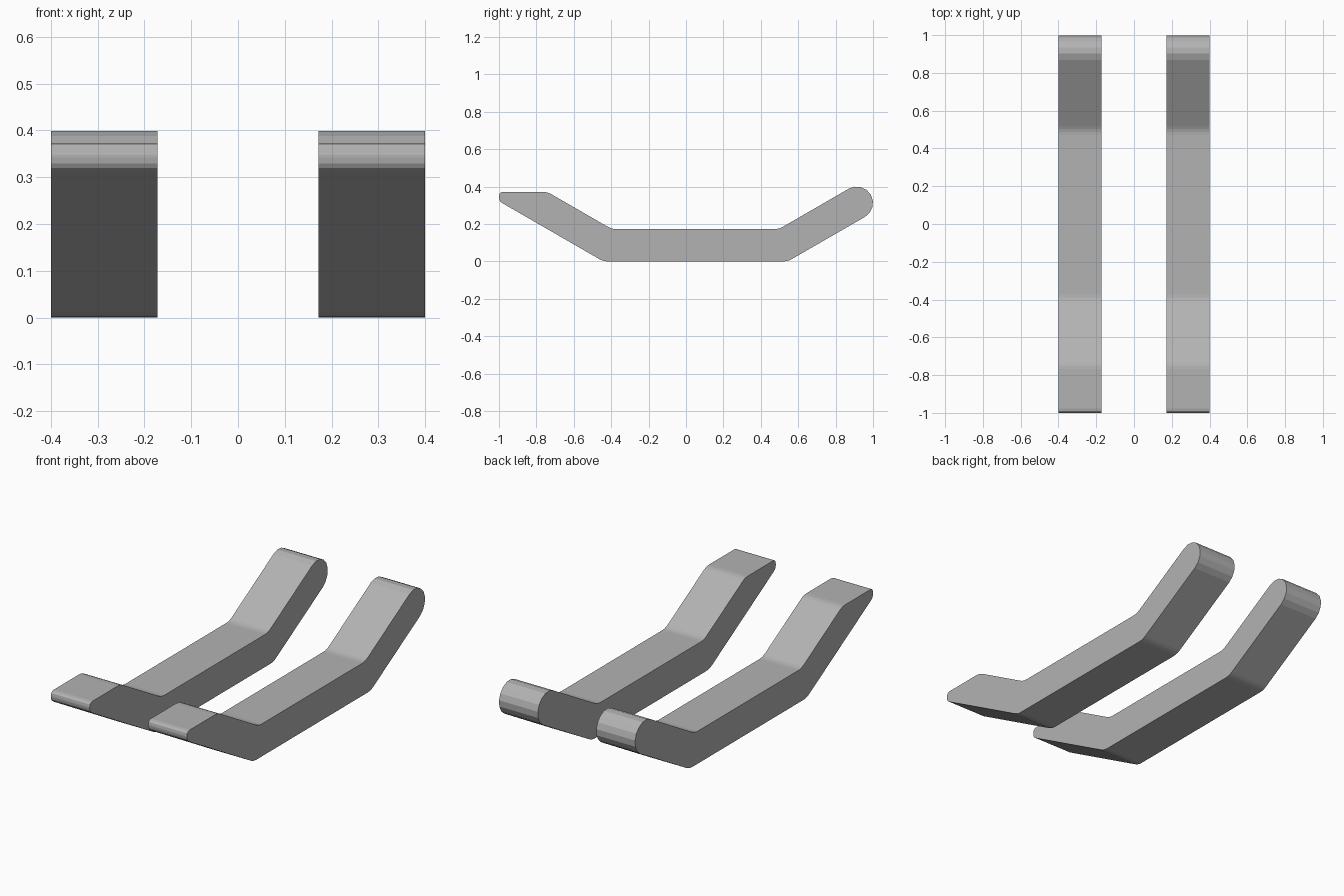
import bpy, bmesh, math
from mathutils import Vector

if "Cube" in bpy.data.objects:
    bpy.data.objects.remove(bpy.data.objects["Cube"])


def fillet(prev, corner, nxt, cut, steps=3):
    """Round a corner, starting the curve 'cut' away from it."""
    p, c, n = Vector(prev), Vector(corner), Vector(nxt)
    a = c + (p - c).normalized() * cut
    b = c + (n - c).normalized() * cut
    pts = []
    for i in range(steps + 1):
        t = i / steps
        pts.append(a * (1 - t) ** 2 + c * 2 * t * (1 - t) + b * t * t)
    return pts


# Side profile (y, z): corner positions with fillet size
cap_y, cap_z, cap_r = 0.913, 0.313, 0.087
corners = [
    ((-0.442, 0.0), 0.025),     # underside, front bend
    ((0.544, 0.0), 0.025),      # underside, rear bend
    ("cap", 0),                 # round rear end
    ((0.497, 0.173), 0.025),    # top, rear bend
    ((-0.397, 0.173), 0.025),   # top, front bend
    ((-0.742, 0.372), 0.025),   # start of flat tip
    ((-1.0, 0.372), 0.024),     # tip, upper edge
    ((-1.0, 0.322), 0.02),      # tip, lower edge
]
cap = [Vector((cap_y + cap_r * math.cos(a), cap_z + cap_r * math.sin(a)))
       for a in (math.radians(-60 + 180 * i / 8) for i in range(9))]

profile = []
for i, (pt, cut) in enumerate(corners):
    if pt == "cap":
        profile += cap
        continue
    prev = corners[i - 1][0]
    nxt = corners[(i + 1) % len(corners)][0]
    prev = cap[-1] if prev == "cap" else prev
    nxt = cap[0] if nxt == "cap" else nxt
    profile += fillet(prev, pt, nxt, cut)

# Darker grey shared by both bars
grey = bpy.data.materials.new("dark_grey")
grey.diffuse_color = (0.45, 0.45, 0.45, 1)
grey.use_nodes = True
grey.node_tree.nodes["Principled BSDF"].inputs["Base Color"].default_value = grey.diffuse_color


def make_bar(name, x0, x1):
    """Extrude the side profile across the width."""
    bm = bmesh.new()
    face = bm.faces.new([bm.verts.new((x0, p.x, p.y)) for p in profile])
    out = bmesh.ops.extrude_face_region(bm, geom=[face])
    moved = [v for v in out["geom"] if isinstance(v, bmesh.types.BMVert)]
    bmesh.ops.translate(bm, verts=moved, vec=(x1 - x0, 0, 0))
    bmesh.ops.recalc_face_normals(bm, faces=bm.faces)
    mesh = bpy.data.meshes.new(name)
    bm.to_mesh(mesh)
    bm.free()
    mesh.materials.append(grey)
    obj = bpy.data.objects.new(name, mesh)
    bpy.context.collection.objects.link(obj)


# Left and right bars
make_bar("left_bar", -0.4, -0.172)
make_bar("right_bar", 0.172, 0.4)
